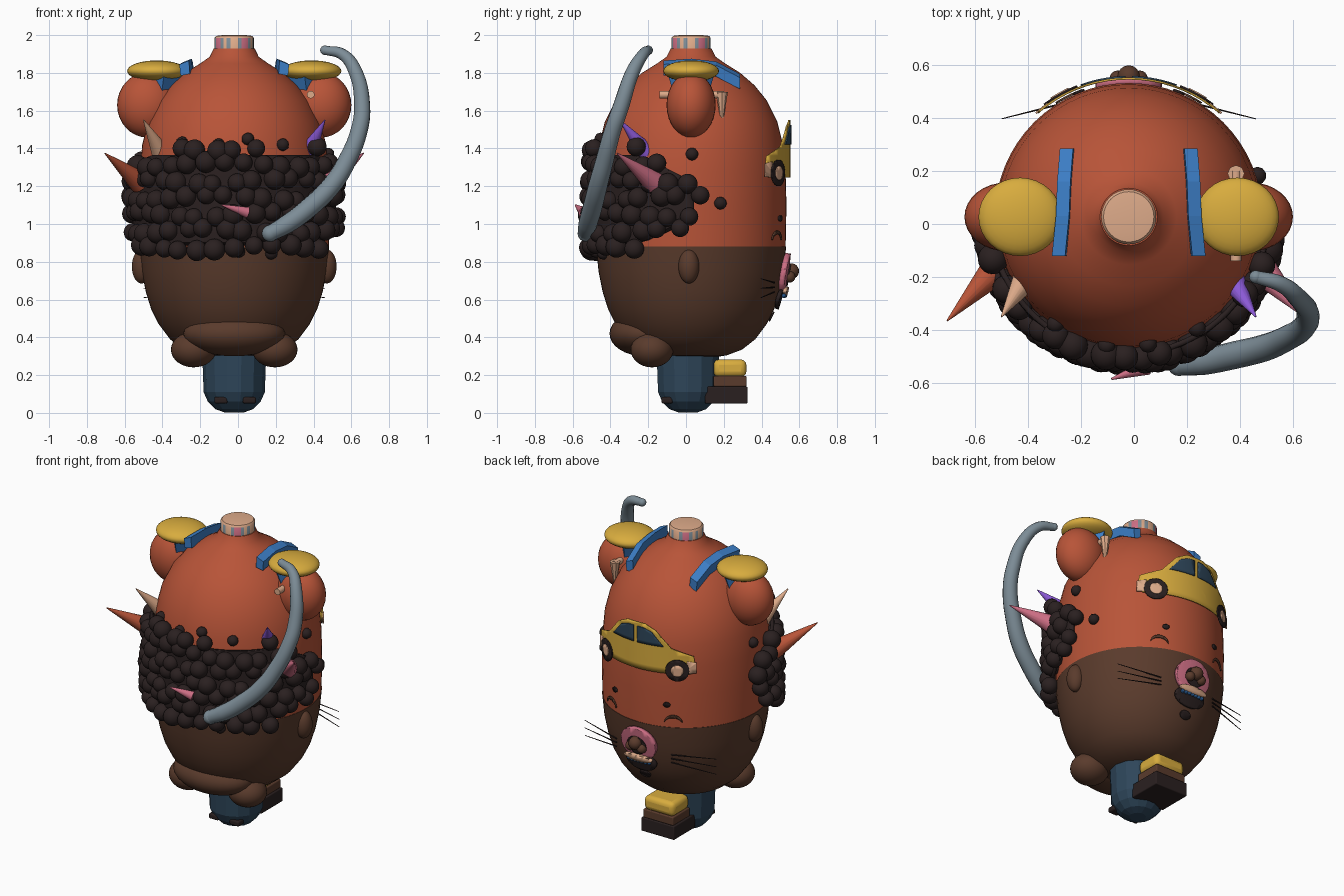
import bpy, bmesh, math
from mathutils import Vector

if "Cube" in bpy.data.objects:
    bpy.data.objects.remove(bpy.data.objects["Cube"])

CX, CY = -0.02, 0.027          # main vertical axis


def mat(name, *rgb):
    m = bpy.data.materials.new(name)
    lin = [((c / 255 + 0.055) / 1.055) ** 2.4 for c in rgb]
    m.diffuse_color = (*lin, 1)
    m.use_nodes = True
    m.node_tree.nodes["Principled BSDF"].inputs["Base Color"].default_value = m.diffuse_color
    return m


ORANGE = mat("rust_orange", 184, 84, 56)
BROWN = mat("brown", 90, 59, 44)
DARK = mat("near_black", 42, 32, 32)
YELLOW = mat("yellow", 216, 172, 62)
PEACH = mat("peach", 222, 171, 138)
GREY = mat("blue_grey", 124, 140, 150)
BLUE = mat("blue", 60, 126, 198)
NAVY = mat("navy", 46, 70, 90)
PINK = mat("pink", 205, 110, 132)
PURPLE = mat("purple", 140, 90, 215)


def finish(bm, name, *mats):
    me = bpy.data.meshes.new(name)
    bmesh.ops.recalc_face_normals(bm, faces=bm.faces)
    bm.to_mesh(me)
    bm.free()
    for m in mats:
        me.materials.append(m)
    ob = bpy.data.objects.new(name, me)
    bpy.context.collection.objects.link(ob)
    return ob


def lathe(name, profile, m, sides=64, cx=CX, cy=CY):
    bm = bmesh.new()
    rings = [[bm.verts.new((cx + r * math.cos(k * math.tau / sides), cy + r * math.sin(k * math.tau / sides), z))
              for k in range(sides)] for r, z in profile]
    for a, b in zip(rings, rings[1:]):
        for k in range(sides):
            bm.faces.new((a[k], a[k - 1], b[k - 1], b[k]))
    bm.faces.new(rings[0])
    bm.faces.new(rings[-1])
    return finish(bm, name, m)


def blob(name, loc, size, m, seg=32):
    bm = bmesh.new()
    bmesh.ops.create_uvsphere(bm, u_segments=seg, v_segments=seg // 2, radius=1)
    for v in bm.verts:
        v.co = Vector(loc) + v.co * Vector(size)
    return finish(bm, name, m)


def rod(name, a, b, r1, r2, m, seg=16):
    a, b = Vector(a), Vector(b)
    bm = bmesh.new()
    bmesh.ops.create_cone(bm, cap_ends=True, segments=seg, radius1=r1, radius2=r2, depth=(b - a).length)
    q = (b - a).to_track_quat('Z', 'Y')
    for v in bm.verts:
        v.co = (a + b) / 2 + q @ v.co
    return finish(bm, name, m)


def box(name, lo, hi, m, bevel=0.0):
    lo, hi = Vector(lo), Vector(hi)
    bm = bmesh.new()
    bmesh.ops.create_cube(bm, size=1)
    for v in bm.verts:
        v.co = (lo + hi) / 2 + v.co * (hi - lo)
    ob = finish(bm, name, m)
    if bevel:
        mod = ob.modifiers.new("bevel", 'BEVEL')
        mod.width, mod.segments = bevel, 3
    return ob


# body: rust upper shell and brown bowl
UPPER = [(.50, .86), (.505, 1.1), (.50, 1.28), (.487, 1.42), (.457, 1.54), (.40, 1.655), (.335, 1.735),
         (.26, 1.80), (.18, 1.85), (.13, 1.885), (.108, 1.93)]
LOWER = [(.10, .29), (.19, .305), (.27, .335), (.34, .39), (.40, .47), (.44, .55), (.468, .64), (.49, .75),
         (.503, .88)]
lathe("upper_body", UPPER, ORANGE)
lathe("lower_bowl", LOWER, BROWN)


def body_r(z):
    pts = LOWER + UPPER[1:]
    for (r0, z0), (r1, z1) in zip(pts, pts[1:]):
        if z0 <= z <= z1:
            return r0 + (r1 - r0) * (z - z0) / (z1 - z0)
    return .5


def on_body(a, z, off=0.0, back=True):
    r, s = body_r(z) + off, 1 if back else -1
    return Vector((CX + r * math.sin(a), CY + s * r * math.cos(a), z))


def patch(name, outline, m, off=0.0, radius=None, back=True, thick=.008):
    """Flat outline (arc length, height) wrapped round the body."""
    bm = bmesh.new()
    bm.faces.new([bm.verts.new((s, 0, z)) for s, z in outline])
    bmesh.ops.triangulate(bm, faces=bm.faces[:])
    for axis in (0, 2):
        vals = [p[axis // 2] for p in outline]
        for i in range(int(min(vals) / .04), int(max(vals) / .04) + 1):
            co, no = [0, 0, 0], [0, 0, 0]
            co[axis], no[axis] = i * .04 + .0013, 1
            bmesh.ops.bisect_plane(bm, geom=bm.verts[:] + bm.edges[:] + bm.faces[:], plane_co=co, plane_no=no)
    for v in bm.verts:
        s, z = v.co.x, v.co.z
        v.co = on_body(s / .5, z, (radius - body_r(z)) if radius else off, back)
    ob = finish(bm, name, m)
    mod = ob.modifiers.new("thickness", 'SOLIDIFY')
    mod.thickness, mod.offset = thick, 0
    return ob


def oval(s, z, rs, rz, n=24):
    return [(s + rs * math.cos(k * math.tau / n), z + rz * math.sin(k * math.tau / n)) for k in range(n)]


# striped cap
cap = lathe("striped_cap", [(.104, 1.91), (.104, 1.985), (.095, 1.996), (.06, 2.0)], PEACH, 32)
for m in (GREY, PINK):
    cap.data.materials.append(m)
for p in cap.data.polygons:
    if abs(p.normal.z) < .2:
        k = int((math.atan2(p.center.y - CY, p.center.x - CX) + math.pi) / math.tau * 32)
        p.material_index = (0, 1, 2, 2, 1, 0, 1, 0)[k % 8]

# pedestal with dark studs, and the shoe behind it
lathe("pedestal", [(.05, .002), (.10, .02), (.14, .06), (.162, .11), (.17, .33)], NAVY, 14, CX, .01)
for x in (-.09, .06):
    box("pedestal_stud", (x - .035, -.13, .05), (x + .035, -.07, .085), DARK, .01)
box("shoe_sole", (-.14, .10, .05), (.10, .325, .14), DARK, .006)
box("shoe_middle", (-.13, .145, .14), (.09, .32, .195), BROWN, .006)
box("shoe_top", (-.13, .145, .19), (.09, .32, .283), YELLOW, .03)

# paired parts
blob("belly_fold", (CX, -.22, .42), (.27, .185, .12), BROWN)
for s in (-1, 1):
    X = lambda d: CX + s * d
    blob("bottom_lobe", (X(.215), -.18, .335), (.12, .113, .094), BROWN)
    blob("bowl_bump", (X(.49), .015, .775), (.052, .055, .09), BROWN)
    blob("shoulder", (X(.46), CY, 1.63), (.16, .13, .172), ORANGE)
    blob("shoulder_pad", (X(.41), CY, 1.81), (.157, .148, .056), YELLOW)
    # strap: flat ribbon over the shoulder plus a tapered tab
    path = [(.235, .285, 1.765), (.245, .16, 1.83), (.25, .03, 1.845), (.265, -.12, 1.835)]
    bm = bmesh.new()
    rows = [[bm.verts.new((X(d + w), y, z + h)) for w, h in ((-.025, .03), (.025, .01), (.02, -.05), (-.03, -.04))]
            for d, y, z in path]
    for a, b in zip(rows, rows[1:]):
        for k in range(4):
            bm.faces.new((a[k], a[k - 1], b[k - 1], b[k]))
    bm.faces.new(rows[0])
    bm.faces.new(rows[-1])
    finish(bm, "strap", BLUE)
    rod("strap_tab", (X(.37), CY, 1.80), (X(.40), CY, 1.58), .125, .06, BLUE, 4)
    tips = [("side_horn", (.50, -.17, 1.22), (.685, -.365, 1.375), .06, ORANGE if s < 0 else PINK),
            ("upper_horn", (.39, -.21, 1.38), (.48, -.35, 1.55), .05, PEACH if s < 0 else PURPLE)]
    for n, a, b, r, m in tips:
        rod(n, (X(a[0]), *a[1:]), (X(b[0]), *b[1:]), r, .003, m)
    # back face details
    patch("eye_dot", oval(s * .19, 1.03, .022, .016, 12), DARK, .004)
    arc = [(s * .23 + .055 * math.cos(t), .915 + .05 * math.sin(t)) for t in [math.pi * k / 10 for k in range(11)]]
    arc += [(s * .23 + .05 * math.cos(t), .915 + .032 * math.sin(t)) for t in [math.pi * (10 - k) / 10 for k in range(1, 10)]]
    patch("closed_eye", arc, BROWN, .006)
    for k in range(3):
        rod("whisker", (X(.2), CY + .44, .69 - k * .025), (X(.48), CY + .37, .71 - k * .05), .005, .002, DARK, 6)

# peg through the right shoulder with a hanging point
rod("shoulder_peg", (.385, -.14, 1.685), (.385, .20, 1.685), .02, .02, PEACH)
rod("hanging_point", (.385, .19, 1.70), (.385, .19, 1.55), .032, .008, PEACH, 8)


# berry beard across the front
def half_height(a):
    a = abs(math.degrees(a))
    return .265 if a < 60 else .265 - .17 * (a - 60) / 38


edge = [(-.80 + .08 * k) for k in range(21)]
top = [(s, 1.13 + half_height(s / .5) - .03) for s in edge]
bottom = [(s, 1.13 - half_height(s / .5) + .03) for s in reversed(edge)]
patch("beard_base", top + bottom, DARK, .024, back=False, thick=.02)
bm = bmesh.new()
for row in range(7):
    for col in range(-10, 11):
        a = (col + .5 * (row % 2)) * .192 + .03 * math.sin(row * 5 + col * 3)
        z = .875 + row * .088 + .016 * math.sin(row * 3 + col * 7)
        if abs(a) > 1.68 or abs(z - 1.13) > half_height(a) + .015:
            continue
        r = .053 + .005 * math.sin(col * 5 + row)
        new = bmesh.ops.create_icosphere(bm, subdivisions=3, radius=r)['verts']
        c = on_body(a, z, .038, False)
        for v in new:
            v.co += c
for a, z in ((-.6, 1.43), (-.17, 1.42), (.15, 1.45), (.55, 1.42), (1.58, 1.37), (1.88, 1.11), (-1.6, 1.35),
             (-.7, .86), (.05, .855), (.4, .845), (-.35, .85)):
    new = bmesh.ops.create_icosphere(bm, subdivisions=2, radius=.034)['verts']
    c = on_body(a, z, .005, False)
    for v in new:
        v.co += c
finish(bm, "beard_berries", DARK)
rod("beard_tooth", (.05, -.54, 1.06), (-.085, -.585, 1.10), .03, .004, PINK)

# long curved tube
pts = [(.46, -.2, 1.92, .024), (.55, -.225, 1.90, .03), (.62, -.28, 1.81, .037), (.657, -.345, 1.62, .043),
       (.64, -.39, 1.49, .045), (.58, -.43, 1.34, .048), (.50, -.465, 1.21, .051), (.38, -.495, 1.09, .052),
       (.26, -.52, 1.0, .05), (.17, -.53, .95, .042)]
cu = bpy.data.curves.new("curved_tube", 'CURVE')
cu.dimensions, cu.bevel_depth, cu.bevel_resolution, cu.use_fill_caps = '3D', 1, 5, True
sp = cu.splines.new('BEZIER')
sp.bezier_points.add(len(pts) - 1)
for bp, (x, y, z, r) in zip(sp.bezier_points, pts):
    bp.co, bp.radius = (x, y, z), r
    bp.handle_left_type = bp.handle_right_type = 'AUTO'
cu.materials.append(GREY)
bpy.context.collection.objects.link(bpy.data.objects.new("curved_tube", cu))
for i in (0, -1):
    blob("tube_end", pts[i][:3], (pts[i][3] * 1.05,) * 3, GREY, 16)

# mouth on the back
patch("lower_jaw", oval(0, .61, .115, .06), DARK, .014, thick=.02)
patch("mouth_ring", oval(0, .735, .125, .11), PINK, .014, thick=.03)
patch("mouth_inside", oval(0, .73, .065, .06), DARK, .032)
patch("lip", oval(0, .645, .10, .022), PEACH, .036, thick=.02)
for k in range(-3, 4):
    blob("lip_bead", on_body(k * .05, .62, .035), (.012, .012, .012), BLUE, 8)
for dx, dz, r in ((0, .015, .042), (-.04, -.015, .03), (.04, -.015, .03)):
    blob("nose", on_body(dx / .5, .735 + dz, .04), (r, r, r), BROWN, 16)
patch("chin_spot", oval(0, .51, .045, .025), DARK, .006)

# car plate on the back
car = [(-.36, 1.29), (-.35, 1.36), (-.22, 1.41), (-.13, 1.515), (-.06, 1.55), (.06, 1.55), (.13, 1.515),
       (.22, 1.41), (.35, 1.36), (.36, 1.29), (.33, 1.245), (-.33, 1.245)]
patch("car_body", car, YELLOW, radius=.522)
for s in (-1, 1):
    patch("car_window", [(s * .175, 1.42), (s * .105, 1.505), (s * .05, 1.525), (s * .012, 1.525), (s * .012, 1.42)],
          NAVY, radius=.528)
    patch("car_bumper", [(s * .31, 1.25), (s * .365, 1.25), (s * .365, 1.32), (s * .31, 1.33)], PEACH, radius=.525)
    patch("car_tyre", oval(s * .255, 1.27, .068, .07), DARK, radius=.53)
    patch("car_hub", oval(s * .255, 1.27, .036, .037), PEACH, radius=.534)

# smooth shading with kept edges
for ob in bpy.data.objects:
    if ob.type == 'MESH' and ob.name.split('.')[0] not in ("pedestal", "strap", "strap_tab"):
        ob.select_set(True)
        bpy.context.view_layer.objects.active = ob
bpy.ops.object.shade_smooth_by_angle(angle=math.radians(40))
